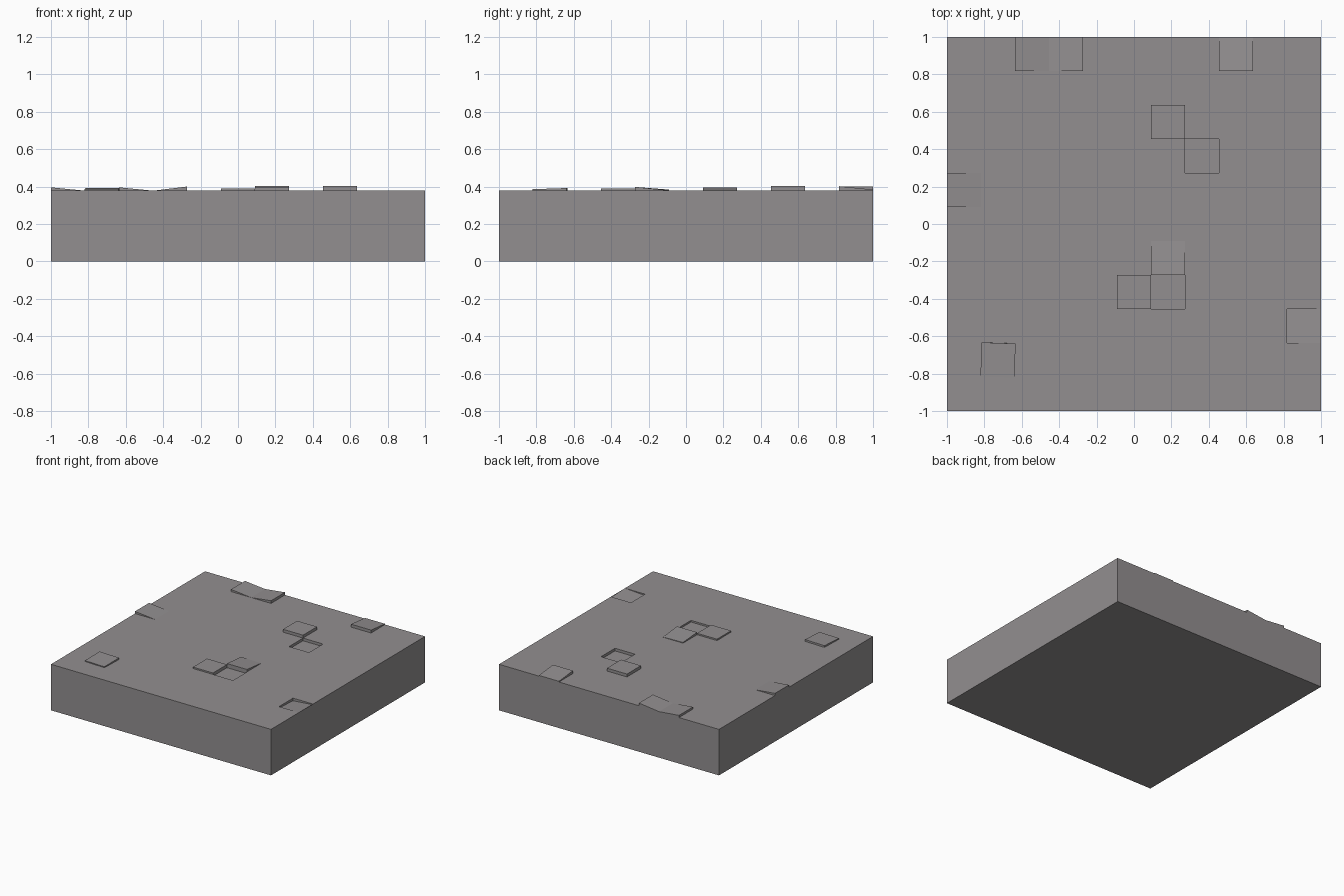
import bpy, bmesh, math
from mathutils import Matrix

if "Cube" in bpy.data.objects:
    bpy.data.objects.remove(bpy.data.objects["Cube"])

N, H = 11, 0.378          # paving cells per side, height of the slab top
S = 2 / N

stone = bpy.data.materials.new("warm_grey_stone")
stone.diffuse_color = (0.29, 0.275, 0.28, 1)
stone.use_nodes = True
stone.node_tree.nodes["Principled BSDF"].inputs["Base Color"].default_value = stone.diffuse_color


def finish(bm, name):
    bmesh.ops.remove_doubles(bm, verts=bm.verts, dist=0.0005)
    mesh = bpy.data.meshes.new(name)
    bm.to_mesh(mesh)
    bm.free()
    mesh.materials.append(stone)
    ob = bpy.data.objects.new(name, mesh)
    bpy.context.collection.objects.link(ob)
    return ob


def face(bm, pts):
    # skip repeated corners so tapering walls become triangles
    uniq = [p for k, p in enumerate(pts) if (p[0], p[1], round(p[2], 4)) not in
            [(q[0], q[1], round(q[2], 4)) for q in pts[:k]]]
    if len(uniq) > 2:
        bm.faces.new([bm.verts.new(p) for p in uniq])


# Raised, tilted and sunken cells: offsets at front-left, front-right, back-right, back-left
cells = {
    (2, 10): (0.018, 0, 0, 0.018),
    (3, 10): (0, 0.022, 0.022, 0),
    (8, 10): (0.024, 0.024, 0.006, 0.006),
    (6, 8): (0.024, 0.024, 0.024, 0.024),
    (7, 7): (-0.022, -0.022, -0.022, -0.022),
    (0, 6): (0.018, 0, 0, 0.018),
    (5, 3): (0.012, 0.012, 0.012, 0.012),
    (6, 3): (-0.014, -0.014, -0.014, -0.014),
    (6, 4): (0.02, 0.02, 0.002, 0.006),
    (10, 2): (-0.012, 0, -0.006, -0.022),
}

# Slab: paved top, four sides and bottom
bm = bmesh.new()
for i in range(N):
    for j in range(N):
        xy = [(-1 + S * (i + a), -1 + S * (j + b)) for a, b in ((0, 0), (1, 0), (1, 1), (0, 1))]
        off = cells.get((i, j), (0, 0, 0, 0))
        top = [(x, y, H + o) for (x, y), o in zip(xy, off)]
        face(bm, top)
        if any(off):
            for k in range(4):
                n = (k + 1) % 4
                if abs(off[k]) + abs(off[n]) > 0.001:
                    face(bm, [(*xy[k], H), (*xy[n], H), top[n], top[k]])
corners = [(-1, -1), (1, -1), (1, 1), (-1, 1)]
for k in range(4):
    a, b = corners[k], corners[(k + 1) % 4]
    face(bm, [(*a, 0), (*b, 0), (*b, H), (*a, H)])
face(bm, [(*c, 0) for c in reversed(corners)])
finish(bm, "paved_slab")

# Loose tile, slightly turned and tilted
bm = bmesh.new()
bmesh.ops.create_cube(bm, size=1)
bmesh.ops.scale(bm, vec=(S, S, 0.02), verts=bm.verts)
tile = finish(bm, "loose_tile")
tile.matrix_world = (Matrix.Translation((-0.727, -0.727, H + 0.001))
                     @ Matrix.Rotation(math.radians(-2), 4, 'Z')
                     @ Matrix.Rotation(math.radians(2), 4, 'X'))
